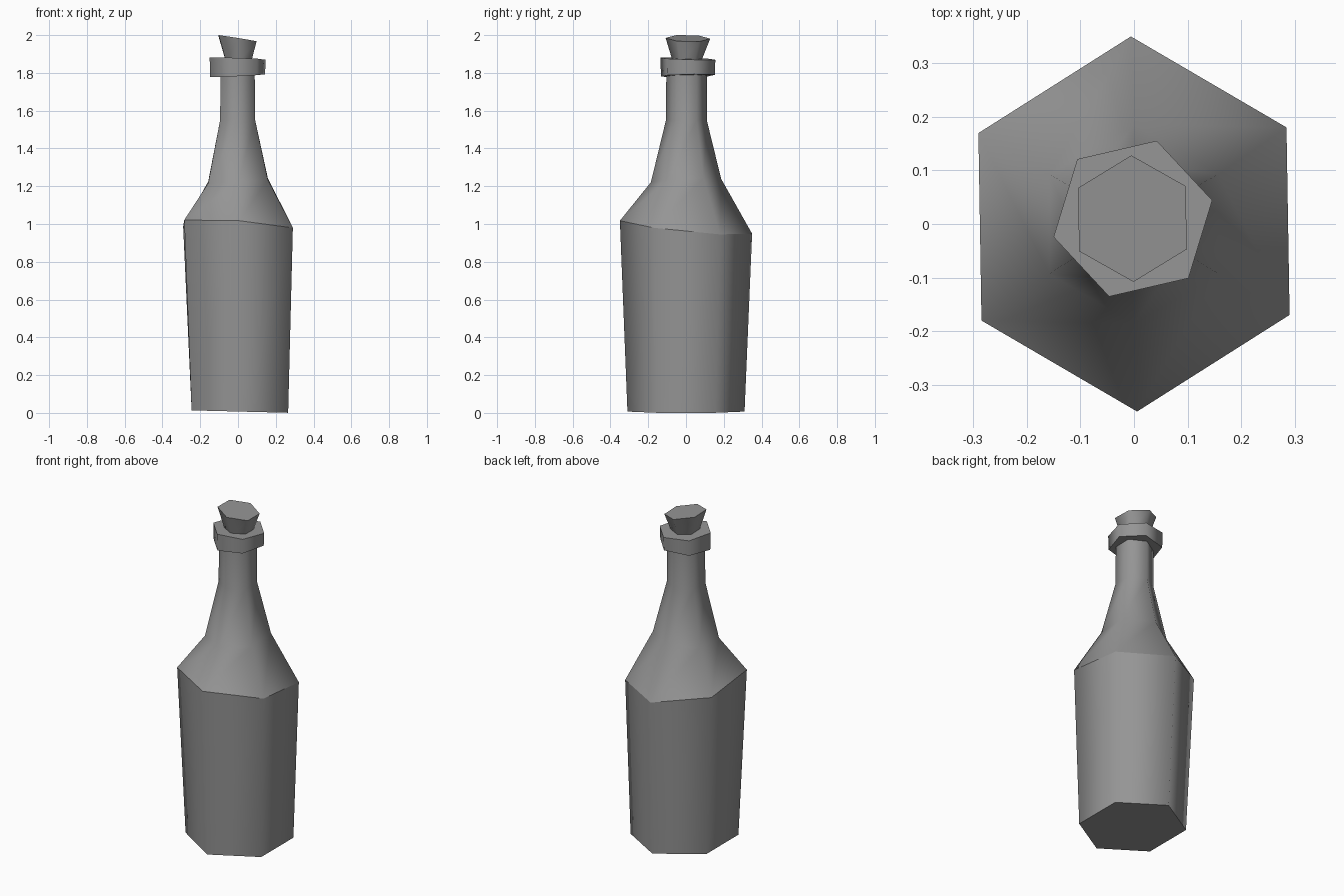
import bpy
import bmesh
from math import cos, sin, tau, radians

SIDES = 6

cube = bpy.data.objects.get("Cube")
if cube:
    bpy.data.objects.remove(cube, do_unlink=True)

grey = bpy.data.materials.new("plain grey")
grey.use_nodes = True
colour = (0.3, 0.3, 0.3, 1)
grey.diffuse_color = colour
grey.node_tree.nodes["Principled BSDF"].inputs["Base Color"].default_value = colour


def ring(bm, centre, radii, turn=90, tilt=(0, 0)):
    """Six-sided ring of vertices, leaning by a slope along x and y."""
    verts = []
    for i in range(SIDES):
        a = radians(turn) + tau * i / SIDES
        dx, dy = radii[0] * cos(a), radii[1] * sin(a)
        z = centre[2] + tilt[0] * dx + tilt[1] * dy
        verts.append(bm.verts.new((centre[0] + dx, centre[1] + dy, z)))
    return verts


def loft(name, rings, creases=()):
    """Skin a stack of rings, cap both ends, keep caps and creased rings sharp."""
    bm = bmesh.new()
    loops = [ring(bm, *r) for r in rings]
    for low, high in zip(loops, loops[1:]):
        for i in range(SIDES):
            j = (i + 1) % SIDES
            bm.faces.new((low[i], low[j], high[j], high[i]))
    bm.faces.new(reversed(loops[0]))
    bm.faces.new(loops[-1])
    for f in bm.faces:
        f.smooth = True
    for index in (0, len(loops) - 1, *creases):
        loop = loops[index]
        for i in range(SIDES):
            bm.edges.get((loop[i - 1], loop[i])).smooth = False
    mesh = bpy.data.meshes.new(name)
    bm.to_mesh(mesh)
    bm.free()
    mesh.materials.append(grey)
    obj = bpy.data.objects.new(name, mesh)
    bpy.context.collection.objects.link(obj)
    return obj


# Body, shoulder and neck in one skin; the shoulder line is a hard edge
loft("bottle_body", [
    ((0.01, 0, 0.007), (0.295, 0.31), 90, (-0.025, 0)),
    ((0, 0, 0.983), (0.332, 0.35), 91, (-0.07, -0.1)),
    ((0, 0, 1.23), (0.182, 0.186), 90, (0.06, 0.05)),
    ((-0.002, 0.002, 1.55), (0.107, 0.108)),
    ((-0.002, 0.003, 1.83), (0.104, 0.107)),
], creases=[1])

# Collar around the mouth
loft("neck_collar", [
    ((-0.002, 0.01, 1.785), (0.149, 0.149), 73, (0.05, 0.02)),
    ((-0.002, 0.01, 1.875), (0.152, 0.152), 73, (-0.03, -0.03)),
])

# Tapered stopper with a slanted top
loft("stopper", [
    ((0.003, 0.005, 1.86), (0.077, 0.075), 91),
    ((-0.003, 0.01, 1.983), (0.116, 0.118), 91, (-0.16, -0.02)),
])
